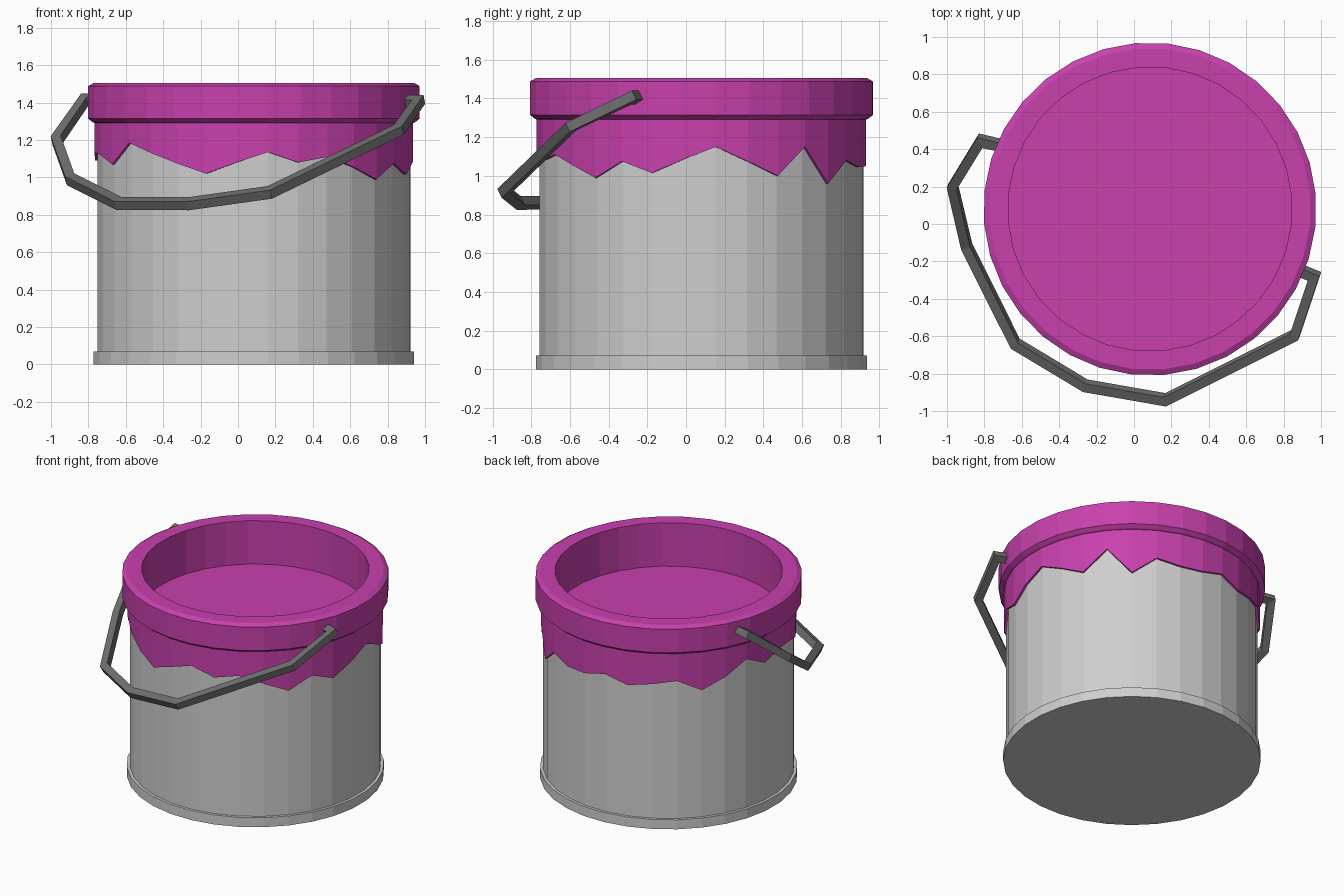
import bpy, bmesh, math
from mathutils import Vector

if "Cube" in bpy.data.objects:
    bpy.data.objects.remove(bpy.data.objects["Cube"])

CX, CY, SIDES = 0.085, 0.08, 32


def material(name, rgb):
    m = bpy.data.materials.new(name)
    m.diffuse_color = (*rgb, 1.0)
    m.use_nodes = True
    m.node_tree.nodes["Principled BSDF"].inputs["Base Color"].default_value = m.diffuse_color
    return m


METAL = material("light grey metal", (0.62, 0.62, 0.62))
PAINT = material("magenta paint", (0.58, 0.052, 0.42))
DARK = material("dark grey handle", (0.16, 0.16, 0.16))


def finish(bm, name, mat):
    bmesh.ops.remove_doubles(bm, verts=bm.verts[:], dist=0.0001)
    bmesh.ops.recalc_face_normals(bm, faces=bm.faces[:])
    me = bpy.data.meshes.new(name)
    bm.to_mesh(me)
    bm.free()
    me.materials.append(mat)
    ob = bpy.data.objects.new(name, me)
    bpy.context.collection.objects.link(ob)
    return ob


def ring_point(k, r, z):
    # step 0 sits just right of the front (-y), steps run counter-clockwise
    a = math.radians(-85 + k * 360 / SIDES)
    return (CX + r * math.cos(a), CY + r * math.sin(a), z)


def bridge(bm, rings, closed=False):
    pairs = list(zip(rings, rings[1:]))
    if closed:
        pairs.append((rings[-1], rings[0]))
    for a, b in pairs:
        n = len(a)
        for i in range(n):
            j = (i + 1) % n
            bm.faces.new((a[i], a[j], b[j], b[i]))


def lathe(name, profile, mat, cap_first=False, cap_last=False):
    bm = bmesh.new()
    rings = [[bm.verts.new(ring_point(k, r, z)) for k in range(SIDES)] for r, z in profile]
    bridge(bm, rings)
    if cap_first:
        bm.faces.new(rings[0])
    if cap_last:
        bm.faces.new(rings[-1])
    return finish(bm, name, mat)


# Metal can with a foot band
lathe("can_body", [(0.86, 0), (0.86, 0.07), (0.84, 0.07), (0.84, 1.30)], METAL, cap_first=True)

# Painted rim, inner wall and paint surface
lathe("paint_rim", [(0.84, 1.285), (0.865, 1.295), (0.89, 1.315), (0.89, 1.488),
                    (0.86, 1.505), (0.76, 1.505), (0.76, 1.185)], PAINT, cap_last=True)

# Dripping paint skirt: lower edge height at each step around the can
drips = [1.135, 1.08, 1.11, 1.055, 0.99, 1.075, 1.015, 1.085,
         1.15, 1.075, 1.0, 1.15, 0.96, 1.08, 1.045, 1.05,
         1.09, 1.04, 1.065, 1.09, 1.01, 1.08, 1.17, 1.09,
         1.135, 1.12, 1.07, 1.185, 1.13, 1.075, 1.02, 1.08]
bm = bmesh.new()
top = [bm.verts.new(ring_point(k, 0.855, 1.30)) for k in range(SIDES)]
low = [bm.verts.new(ring_point(k, 0.855, z)) for k, z in enumerate(drips)]
back = [bm.verts.new(ring_point(k, 0.838, z)) for k, z in enumerate(drips)]
bridge(bm, [top, low, back])
finish(bm, "paint_drips", PAINT)

# Angular wire handle: square bar swept along a path in a tilted plane
path = [Vector(p) for p in (
    (0.88, -0.245, 1.405), (0.965, -0.28, 1.405), (0.86, -0.595, 1.255),
    (0.17, -0.94, 0.92), (-0.26, -0.865, 0.86), (-0.635, -0.64, 0.86),
    (-0.895, -0.12, 0.99), (-0.97, 0.20, 1.20), (-0.82, 0.445, 1.415),
    (-0.71, 0.42, 1.415))]
half = 0.026
normal = Vector((-0.39 * 0.48, -0.92 * 0.48, 0.875)).normalized()
bm = bmesh.new()
rings = []
for i, p in enumerate(path):
    t_in = (p - path[max(i - 1, 0)]).normalized()
    t_out = (path[min(i + 1, len(path) - 1)] - p).normalized()
    t = (t_in + t_out).normalized()
    side = normal.cross(t).normalized()
    ref = t_in if i else t_out
    side *= half / max(abs(t.dot(ref)), 0.6)      # mitred corners
    up = normal * half
    rings.append([bm.verts.new(p + s * side + u * up)
                  for s, u in ((1, 1), (-1, 1), (-1, -1), (1, -1))])
bridge(bm, rings)
bm.faces.new(rings[0])
bm.faces.new(rings[-1])
finish(bm, "handle", DARK)
